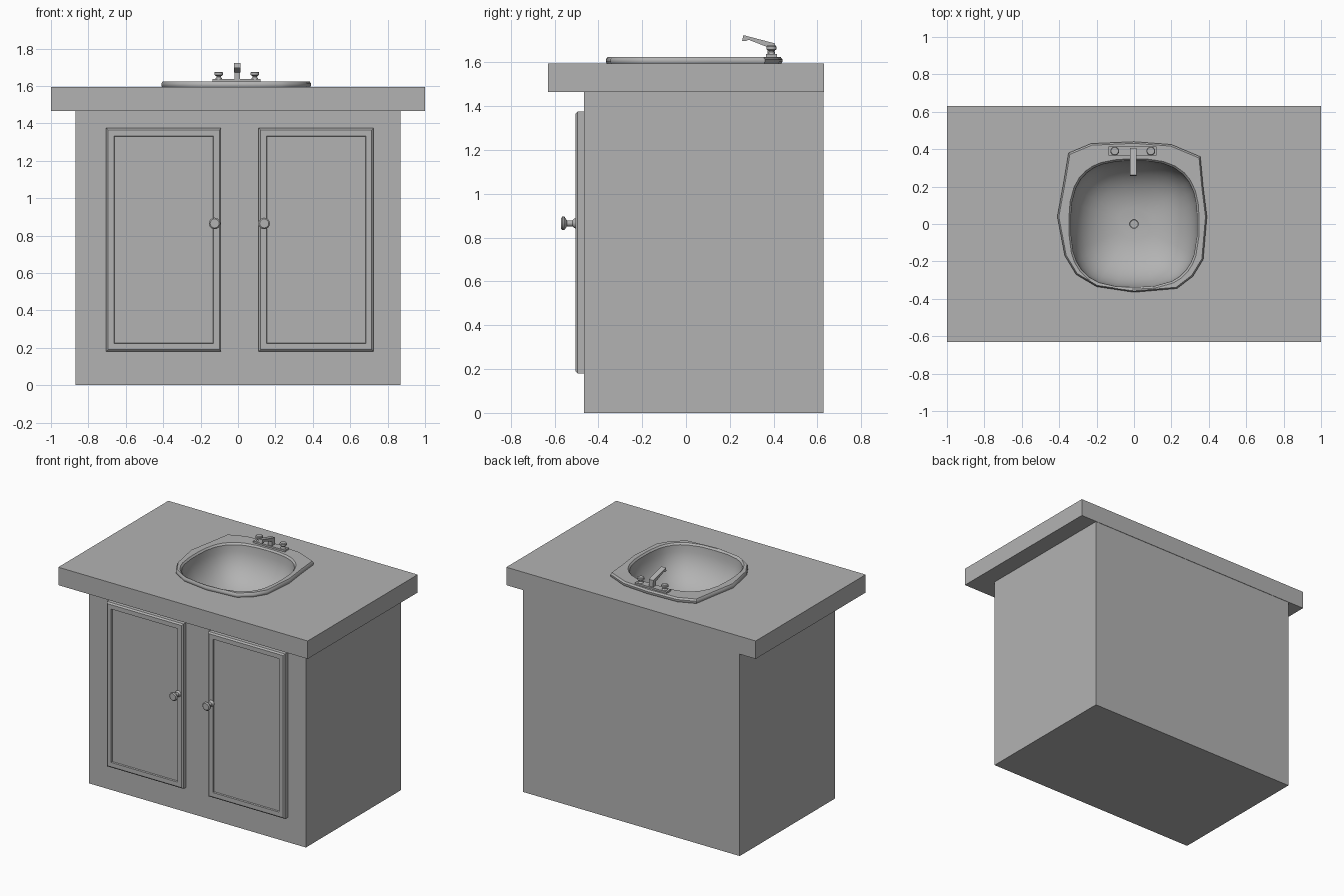
import bpy, bmesh, math
from mathutils import Vector

if "Cube" in bpy.data.objects:
    bpy.data.objects.remove(bpy.data.objects["Cube"], do_unlink=True)

grey = bpy.data.materials.new("plain_grey")
grey.use_nodes = True
grey.diffuse_color = (0.45, 0.45, 0.45, 1)
grey.node_tree.nodes["Principled BSDF"].inputs["Base Color"].default_value = (0.45, 0.45, 0.45, 1)


def finish(name, bm, smooth=False):
    mesh = bpy.data.meshes.new(name)
    bm.to_mesh(mesh)
    bm.free()
    mesh.materials.append(grey)
    obj = bpy.data.objects.new(name, mesh)
    bpy.context.collection.objects.link(obj)
    bpy.ops.object.select_all(action="DESELECT")
    obj.select_set(True)
    bpy.context.view_layer.objects.active = obj
    if smooth:
        bpy.ops.object.shade_smooth_by_angle(angle=math.radians(35))
    return obj


def box_mesh(lo, hi):
    bm = bmesh.new()
    bmesh.ops.create_cube(bm, size=1)
    for v in bm.verts:
        v.co = [(a + b) / 2 + c * (b - a) for a, b, c in zip(lo, hi, v.co)]
    return bm


def box(name, lo, hi):
    return finish(name, box_mesh(lo, hi))


def loft(name, rings, cap_start=True, cap_end=True, smooth=True):
    """Skin a stack of equal point rings."""
    bm = bmesh.new()
    rows = [[bm.verts.new(p) for p in ring] for ring in rings]
    n = len(rows[0])
    for a, b in zip(rows, rows[1:]):
        for i in range(n):
            j = (i + 1) % n
            bm.faces.new((a[i], a[j], b[j], b[i]))
    if cap_start:
        bm.faces.new(rows[0][::-1])
    if cap_end:
        bm.faces.new(rows[-1])
    return finish(name, bm, smooth)


def turned(name, base, axis, profile, sides=16):
    """Lathe (radius, distance) pairs along an axis from a base point."""
    axis = Vector(axis)
    u = axis.orthogonal().normalized()
    w = axis.cross(u)
    angles = [2 * math.pi * i / sides for i in range(sides)]
    return loft(name, [[Vector(base) + axis * d + (u * math.cos(t) + w * math.sin(t)) * r
                        for t in angles] for r, d in profile])


# Cabinet and counter
cabinet = box("cabinet", (-0.87, -0.465, 0), (0.87, 0.627, 1.465))
counter = box("countertop", (-1, -0.63, 1.465), (1, 0.63, 1.595))

# Basin outlines: an angular outer rim and a rounded-square inner lip
corners = [(0.39, 0.04), (0.37, 0.2), (0.355, 0.36), (0.2, 0.425), (0, 0.44), (-0.23, 0.43),
           (-0.35, 0.38), (-0.375, 0.23), (-0.41, 0.04), (-0.37, -0.17), (-0.31, -0.27),
           (-0.2, -0.335), (0, -0.365), (0.23, -0.345), (0.315, -0.28), (0.37, -0.19)]
outer = []
for k, c in enumerate(corners):
    a, b = Vector(c), Vector(corners[(k + 1) % len(corners)])
    outer += [a, (a + b) / 2]


def lip_point(p):
    d = p.normalized()
    return d * 0.338 / (abs(d.x) ** 2.8 + abs(d.y) ** 2.8) ** (1 / 2.8)


inner = [lip_point(p) for p in outer]


def ring(outline, scale, z):
    return [(p.x * scale, p.y * scale, z) for p in outline]


# Opening for the bowl through the counter and the cabinet top
cutter = loft("bowl_cutter", [ring(inner, 1.02, 1.28), ring(inner, 1.02, 1.7)], smooth=False)
cutter.hide_render = True
for body in (cabinet, counter):
    mod = body.modifiers.new("bowl_opening", "BOOLEAN")
    mod.operation, mod.solver, mod.object = "DIFFERENCE", "EXACT", cutter
    bpy.context.view_layer.objects.active = body
    bpy.ops.object.modifier_apply(modifier=mod.name)
bpy.data.objects.remove(cutter, do_unlink=True)

# Basin with rim and bowl
rim = [ring(outer, 0.99, 1.594), ring(outer, 1, 1.602), ring(outer, 1, 1.613),
       ring(outer, 0.98, 1.625), ring(inner, 1.03, 1.624), ring(inner, 1, 1.612)]
bowl = [ring(inner, math.cos(t) ** 0.8, 1.612 - 0.27 * math.sin(t))
        for t in [math.radians(a) for a in range(10, 90, 10)]]
loft("basin", rim + bowl, cap_start=False)
turned("drain", (0, 0, 1.335), (0, 0, 1),
       [(0.032, 0), (0.032, 0.014), (0.024, 0.014), (0.02, 0.009)], 12)

# Cupboard doors with recessed panels and round knobs
for side, x0, x1, knob_x in (("right", -0.705, -0.09, -0.125), ("left", 0.11, 0.725, 0.14)):
    bm = box_mesh((x0, -0.505, 0.18), (x1, -0.465, 1.375))
    front = min(bm.faces, key=lambda f: f.calc_center_median().y)
    bmesh.ops.bevel(bm, geom=list(front.edges), offset=0.01, segments=1, affect="EDGES")
    front = min(bm.faces, key=lambda f: f.calc_center_median().y)
    bmesh.ops.inset_region(bm, faces=[front], thickness=0.045)
    bmesh.ops.inset_region(bm, faces=[front], thickness=0.004, depth=-0.01)
    finish(side + "_door", bm)
    turned(side + "_door_knob", (knob_x, -0.504, 0.865), (0, -1, 0),
           [(0.023, 0), (0.021, 0.006), (0.014, 0.014), (0.014, 0.04), (0.024, 0.046),
            (0.031, 0.052), (0.031, 0.06), (0.024, 0.066)])

# Tap: plate, handles, post and spout
box("tap_plate", (-0.135, 0.365, 1.62), (0.12, 0.415, 1.637))
for side, x in (("right", -0.103), ("left", 0.09)):
    turned(side + "_tap_handle", (x, 0.39, 1.635), (0, 0, 1),
           [(0.019, 0), (0.017, 0.007), (0.012, 0.012), (0.014, 0.018),
            (0.024, 0.024), (0.024, 0.036), (0.02, 0.041)], 12)
box("spout_post", (-0.02, 0.372, 1.635), (0.012, 0.406, 1.68))
side_profile = [(0.262, 1.724), (0.256, 1.697), (0.275, 1.697), (0.285, 1.703),
                (0.365, 1.672), (0.406, 1.672), (0.406, 1.686)]
loft("spout", [[(x, y, z) for y, z in side_profile] for x in (-0.022, 0.014)], smooth=False)
